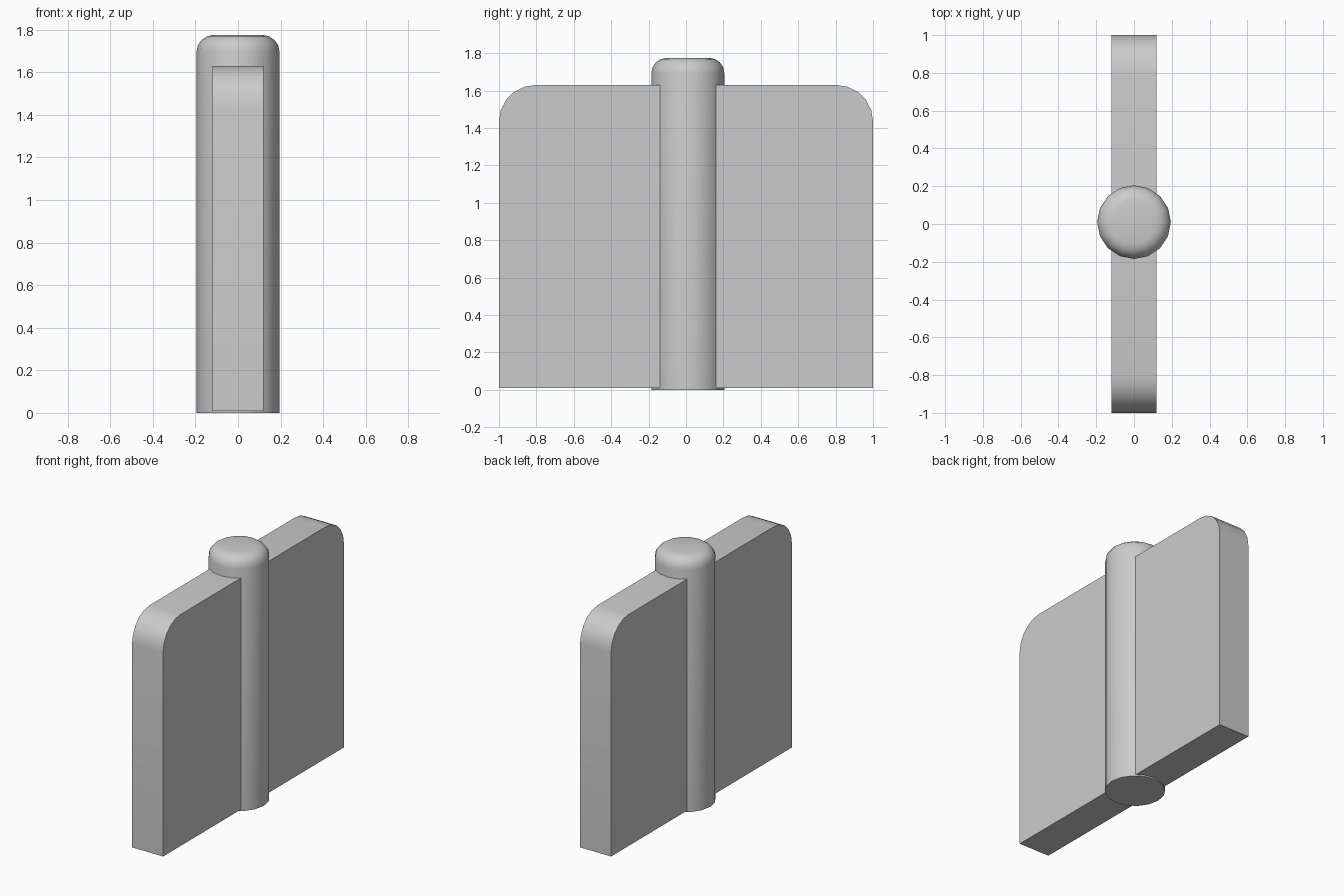
import bpy, bmesh, math

if "Cube" in bpy.data.objects:
    bpy.data.objects.remove(bpy.data.objects["Cube"])


def finish(name, bm):
    bmesh.ops.recalc_face_normals(bm, faces=bm.faces[:])
    mesh = bpy.data.meshes.new(name)
    bm.to_mesh(mesh)
    bm.free()
    obj = bpy.data.objects.new(name, mesh)
    bpy.context.collection.objects.link(obj)
    bpy.ops.object.select_all(action='DESELECT')
    obj.select_set(True)
    bpy.context.view_layer.objects.active = obj
    bpy.ops.object.shade_smooth_by_angle(angle=math.radians(35))
    return obj


def arc(cx, cz, r, start, end, steps):
    angles = [math.radians(start + (end - start) * i / steps) for i in range(steps + 1)]
    return [(cx + r * math.cos(a), cz + r * math.sin(a)) for a in angles]


# Flat panel with two rounded upper corners
half_t, bottom, top, r = 0.12, 0.01, 1.63, 0.195
outline = [(-1, bottom), (1, bottom)]
outline += arc(1 - r, top - r, r, 0, 90, 5)
outline += arc(-1 + r, top - r, r, 90, 180, 5)
bm = bmesh.new()
face = bm.faces.new([bm.verts.new((-half_t, y, z)) for y, z in outline])
new = bmesh.ops.extrude_face_region(bm, geom=[face])['geom']
bmesh.ops.translate(bm, vec=(2 * half_t, 0, 0),
                    verts=[v for v in new if isinstance(v, bmesh.types.BMVert)])
finish("panel", bm)

# Round post with a softened top rim
radius, height = 0.195, 1.775
bm = bmesh.new()
bmesh.ops.create_cone(bm, cap_ends=True, segments=16, radius1=radius,
                      radius2=radius, depth=height)
bmesh.ops.translate(bm, vec=(0, 0.01, height / 2), verts=bm.verts[:])
rim = [e for e in bm.edges if all(v.co.z > height - 0.01 for v in e.verts)]
bmesh.ops.bevel(bm, geom=rim, offset=0.08, segments=4, profile=0.5, affect='EDGES')
finish("center_post", bm)
